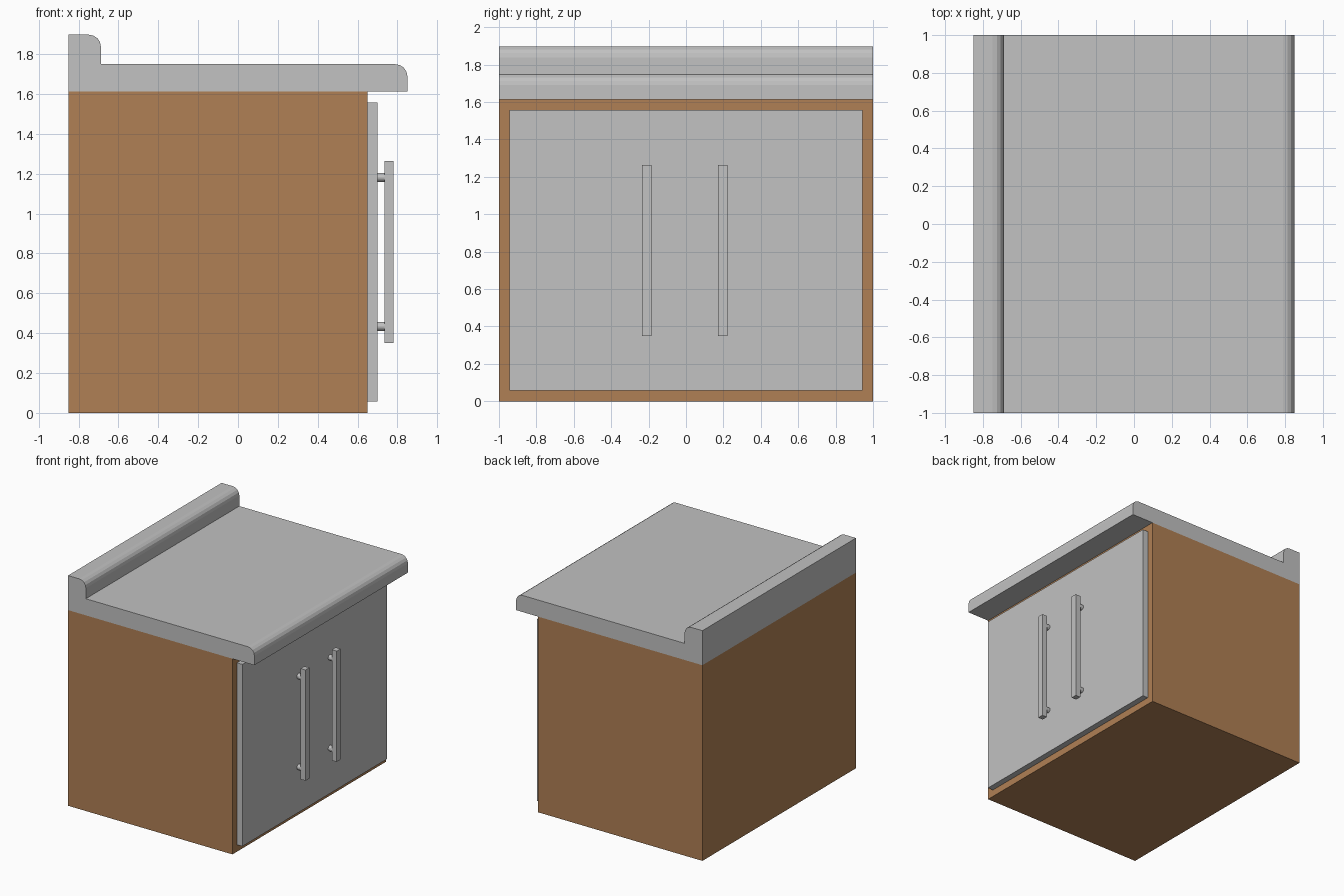
import bpy, bmesh, math
from mathutils import Matrix

if "Cube" in bpy.data.objects:
    bpy.data.objects.remove(bpy.data.objects["Cube"])


def material(name, rgb):
    m = bpy.data.materials.new(name)
    m.diffuse_color = (*rgb, 1)
    m.use_nodes = True
    m.node_tree.nodes["Principled BSDF"].inputs["Base Color"].default_value = m.diffuse_color
    return m


wood = material("brown wood", (0.434, 0.216, 0.089))
grey = material("light grey", (0.539, 0.539, 0.539))


def finish(name, bm, mat):
    bmesh.ops.recalc_face_normals(bm, faces=bm.faces)
    me = bpy.data.meshes.new(name)
    bm.to_mesh(me)
    bm.free()
    me.materials.append(mat)
    ob = bpy.data.objects.new(name, me)
    bpy.context.collection.objects.link(ob)
    return ob


def box(name, lo, hi, mat):
    bm = bmesh.new()
    bmesh.ops.create_cube(bm, size=1)
    for v in bm.verts:
        v.co = [lo[i] + (v.co[i] + 0.5) * (hi[i] - lo[i]) for i in range(3)]
    return finish(name, bm, mat)


def corner(x, z, r, steps=4):
    # rounded upper right corner, from the top round to the side
    return [(x - r + r * math.sin(a), z - r + r * math.cos(a))
            for a in (math.pi / 2 * i / steps for i in range(steps + 1))]


# Cabinet body and door panel
box("cabinet_body", (-0.85, -1, 0), (0.65, 1, 1.613), wood)
box("door_panel", (0.65, -0.943, 0.058), (0.70, 0.943, 1.558), grey)

# Worktop with upstand: one profile pulled along y
profile = ([(-0.85, 1.613), (-0.85, 1.898)] + corner(-0.688, 1.898, 0.06)
           + [(-0.688, 1.75)] + corner(0.85, 1.75, 0.06) + [(0.85, 1.613)])
bm = bmesh.new()
face = bm.faces.new([bm.verts.new((x, -1, z)) for x, z in profile])
ext = bmesh.ops.extrude_face_region(bm, geom=[face])
bmesh.ops.translate(bm, vec=(0, 2, 0),
                    verts=[g for g in ext["geom"] if isinstance(g, bmesh.types.BMVert)])
finish("worktop", bm, grey)

# Handles: upright bar on two round posts
for side, y in (("left", -0.21), ("right", 0.197)):
    box(f"{side}_handle_bar", (0.735, y - 0.025, 0.35), (0.78, y + 0.025, 1.263), grey)
    for level, z in (("lower", 0.434), ("upper", 1.182)):
        bm = bmesh.new()
        bmesh.ops.create_cone(bm, cap_ends=True, segments=12, radius1=0.023,
                              radius2=0.023, depth=0.05)
        bm.transform(Matrix.Translation((0.72, y, z)) @ Matrix.Rotation(math.pi / 2, 4, 'Y'))
        finish(f"{side}_handle_{level}_post", bm, grey)
